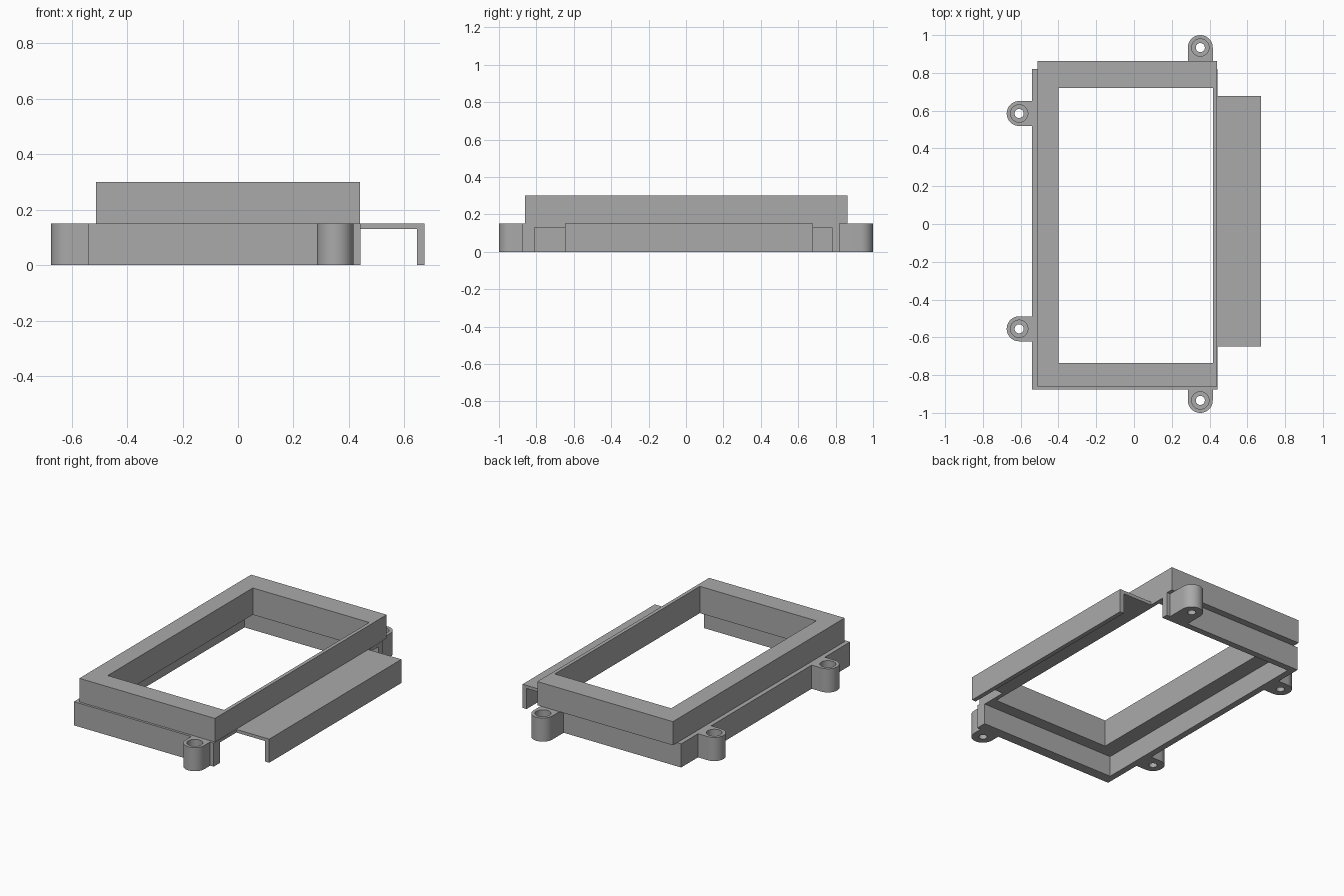
import bpy, bmesh, math
from mathutils import Vector

default = bpy.data.objects.get("Cube")
if default:
    bpy.data.objects.remove(default, do_unlink=True)

grey = bpy.data.materials.new("plain grey")
grey.use_nodes = True
grey.diffuse_color = (0.4, 0.4, 0.4, 1)
grey.node_tree.nodes["Principled BSDF"].inputs["Base Color"].default_value = (0.4, 0.4, 0.4, 1)


def prism(name, outline, depth):
    """Extrude a closed 3D outline along the depth vector."""
    bm = bmesh.new()
    face = bm.faces.new([bm.verts.new(p) for p in outline])
    new = bmesh.ops.extrude_face_region(bm, geom=[face])["geom"]
    bmesh.ops.translate(bm, vec=depth, verts=[v for v in new if isinstance(v, bmesh.types.BMVert)])
    bmesh.ops.recalc_face_normals(bm, faces=bm.faces)
    mesh = bpy.data.meshes.new(name)
    bm.to_mesh(mesh)
    bm.free()
    mesh.materials.append(grey)
    obj = bpy.data.objects.new(name, mesh)
    bpy.context.collection.objects.link(obj)
    return obj


def box(name, x0, x1, y0, y1, z0, z1):
    return prism(name, [(x0, y0, z0), (x1, y0, z0), (x1, y1, z0), (x0, y1, z0)], (0, 0, z1 - z0))


def cylinder(name, centre, radius, z0, z1, sides=40):
    ring = [(centre.x + radius * math.cos(a), centre.y + radius * math.sin(a), z0)
            for a in (math.tau * i / sides for i in range(sides))]
    return prism(name, ring, (0, 0, z1 - z0))


def activate(obj):
    bpy.ops.object.select_all(action='DESELECT')
    obj.select_set(True)
    bpy.context.view_layer.objects.active = obj


def cut(obj, *cutters):
    for cutter in cutters:
        mod = obj.modifiers.new("cut", 'BOOLEAN')
        mod.operation = 'DIFFERENCE'
        mod.solver = 'EXACT'
        mod.object = cutter
        activate(obj)
        bpy.ops.object.modifier_apply(modifier=mod.name)
        bpy.data.objects.remove(cutter, do_unlink=True)


def opening():
    return box("opening_cutter", -0.40, 0.417, -0.735, 0.72, -0.1, 0.5)


STEP, TOP, ROOF = 0.15, 0.30, 0.13

# Raised upper frame
upper = box("upper_frame", -0.512, 0.44, -0.86, 0.863, STEP, TOP)
cut(upper, opening())

# Lower housing: three walls under a thin roof, open on the left side
lower = box("lower_housing", -0.54, 0.442, -0.875, 0.82, 0, STEP)
cut(lower, box("cavity_cutter", -0.50, 0.6, -0.81, 0.78, -0.1, ROOF), opening())

# Side channel: top plate with a downward lip
profile = [(0.442, ROOF), (0.645, ROOF), (0.645, 0), (0.673, 0), (0.673, STEP), (0.442, STEP)]
prism("side_channel", [(x, -0.648, z) for x, z in profile], (0, 1.326, 0))


# Screw bosses: rounded lugs with a counterbore and a through hole
def boss(name, x, y, direction, reach, radius=0.066, arc_steps=24):
    centre = Vector((x, y, 0))
    out = Vector(direction).to_3d()
    side = Vector((-out.y, out.x, 0))
    outline = [centre - out * reach + side * radius, centre - out * reach - side * radius]
    for i in range(arc_steps + 1):
        a = math.pi * i / arc_steps
        outline.append(centre + (out * math.sin(a) - side * math.cos(a)) * radius)
    lug = prism(name, outline, (0, 0, STEP))
    cut(lug, cylinder("counterbore_cutter", centre, 0.046, 0.03, 0.3),
        cylinder("hole_cutter", centre, 0.024, -0.1, 0.1))
    activate(lug)
    bpy.ops.object.shade_smooth_by_angle(angle=math.radians(30))


boss("back_boss", 0.351, 0.934, (0, 1), 0.114)
boss("front_boss", 0.351, -0.934, (0, -1), 0.059)
boss("right_back_boss", -0.608, 0.585, (-1, 0), 0.068)
boss("right_front_boss", -0.608, -0.555, (-1, 0), 0.068)
